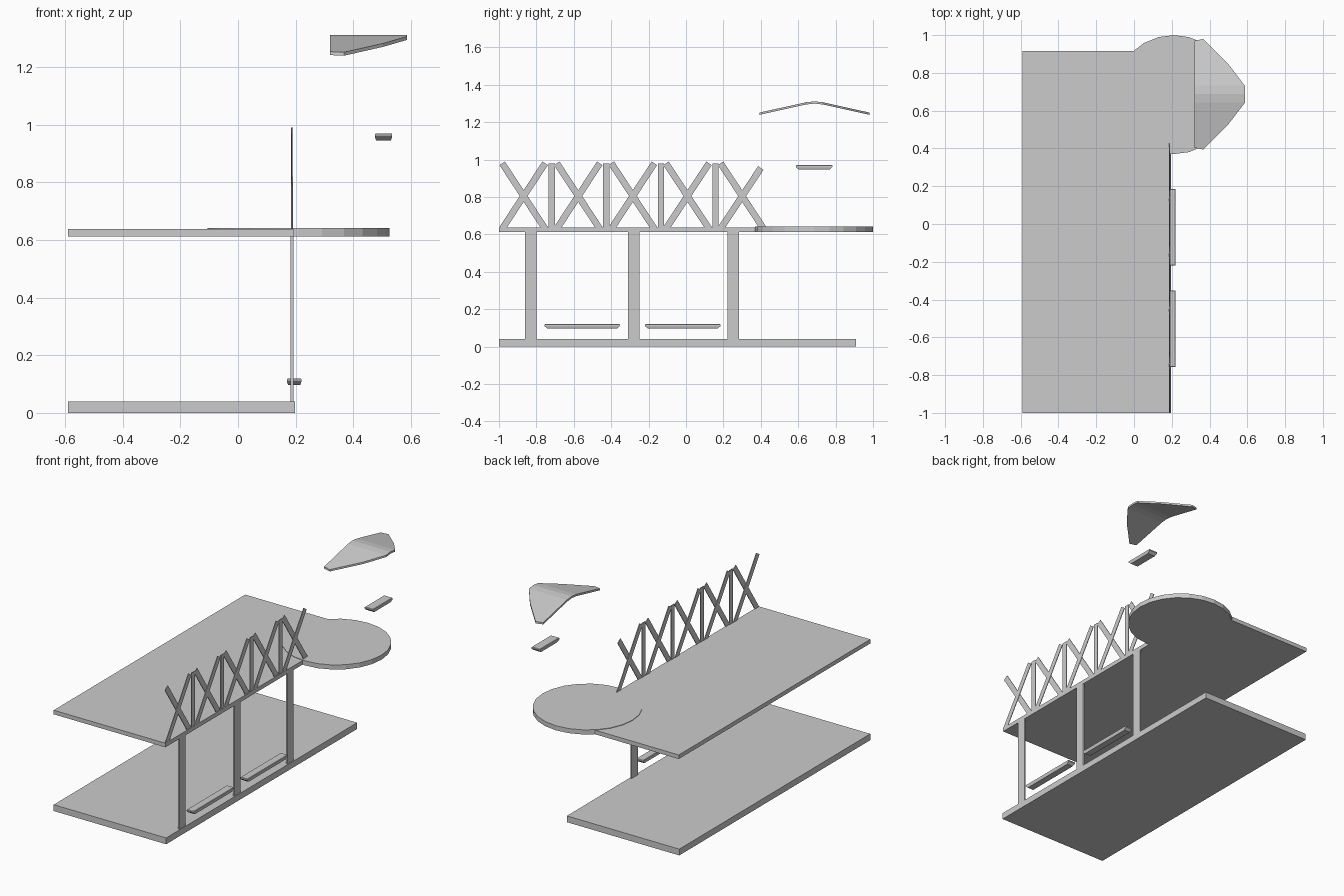
import bpy, bmesh, math
from mathutils import Vector

if "Cube" in bpy.data.objects:
    bpy.data.objects.remove(bpy.data.objects["Cube"])


def make(name, verts, faces):
    me = bpy.data.meshes.new(name)
    bm = bmesh.new()
    vs = [bm.verts.new(v) for v in verts]
    for f in faces:
        bm.faces.new([vs[i] for i in f])
    bmesh.ops.recalc_face_normals(bm, faces=bm.faces)
    bm.to_mesh(me)
    bm.free()
    ob = bpy.data.objects.new(name, me)
    bpy.context.collection.objects.link(ob)
    return ob


def loft(name, rings):
    """Closed solid from stacked rings with equal point counts."""
    n = len(rings[0])
    verts = [p for r in rings for p in r]
    faces = [tuple(range(n)), tuple(range(len(verts) - n, len(verts)))]
    for k in range(len(rings) - 1):
        for i in range(n):
            j = (i + 1) % n
            faces.append((k*n + i, k*n + j, (k+1)*n + j, (k+1)*n + i))
    return make(name, verts, faces)


def rect(x0, x1, y0, y1, z):
    return [(x0, y0, z), (x1, y0, z), (x1, y1, z), (x0, y1, z)]


def box(name, x0, x1, y0, y1, z0, z1):
    return loft(name, [rect(x0, x1, y0, y1, z0), rect(x0, x1, y0, y1, z1)])


def bar(name, a, b, width, x0, x1):
    """Flat bar between two (y, z) points."""
    a, b = Vector(a), Vector(b)
    d = (b - a).normalized()
    n = Vector((-d.y, d.x)) * width / 2
    pts = [a - n, b - n, b + n, a + n]
    return loft(name, [[(x, p.x, p.y) for p in pts] for x in (x0, x1)])


# Floor slabs
box("lower_floor", -0.59, 0.197, -1, 0.91, 0, 0.04)
box("upper_floor", -0.59, 0.192, -1, 0.915, 0.612, 0.638)

# Round platform
disc = [(0.21 + 0.315 * math.cos(math.tau * i / 24),
         0.685 + 0.315 * math.sin(math.tau * i / 24)) for i in range(24)]
loft("round_platform", [[(x, y, z) for x, y in disc] for z in (0.612, 0.641)])

# Columns
for i, y in enumerate((-0.83, -0.28, 0.252)):
    box(f"column_{i}", 0.183, 0.192, y - 0.031, y + 0.031, 0.035, 0.614)

# Cross-braced railing
for i in range(5):
    c = -0.868 + 0.292 * i
    top = 0.955 if i == 4 else 0.98
    bar(f"brace_a_{i}", (c - 0.115, 0.98), (c + 0.115, 0.63), 0.035, 0.184, 0.188)
    bar(f"brace_b_{i}", (c - 0.115, 0.63), (c + (0.1 if i == 4 else 0.115), top),
        0.035, 0.187, 0.191)
    if i < 4:
        y = c + 0.15
        box(f"post_{i}", 0.185, 0.19, y - 0.017, y + 0.017, 0.635, 0.98)


# Floating tapered trays
def tray(name, x0, x1, y0, y1, z0, z1):
    h = z1 - z0
    levels = [(0.017, 0.004, 0), (0.002, 0, 0.5), (0, 0, 0.6), (0, 0, 0.9), (0.003, 0.003, 1)]
    loft(name, [rect(x0 + b, x1 - b, y0 + a, y1 - a, z0 + h * t) for a, b, t in levels])


tray("tray_front", 0.17, 0.22, -0.757, -0.353, 0.096, 0.12)
tray("tray_middle", 0.17, 0.22, -0.22, 0.185, 0.096, 0.12)
tray("tray_platform", 0.475, 0.535, 0.587, 0.783, 0.946, 0.97)

# Folded canopy, outline mirrored about its ridge
half = [(0.0, 0.0, 0.32, 0.587), (0.045, 0.045, 0.32, 0.587),
        (0.155, 0.155, 0.32, 0.503), (0.283, 0.293, 0.32, 0.367)]
stations = [(-a, -b, l, r) for a, b, l, r in half[:0:-1]] + half


def height(d):
    d = abs(d)
    return 1.311 - 0.1 * d if d < 0.046 else 1.3065 - 0.222 * (d - 0.045)


rings = []
for dl, dr, xl, xr in stations:
    yl, yr = 0.687 + dl, 0.687 + dr
    zl, zr = height(dl), height(dr)
    rings.append([(xl, yl, zl), (xr, yr, zr), (xr, yr, zr - 0.012), (xl, yl, zl - 0.012)])
loft("canopy", rings)
